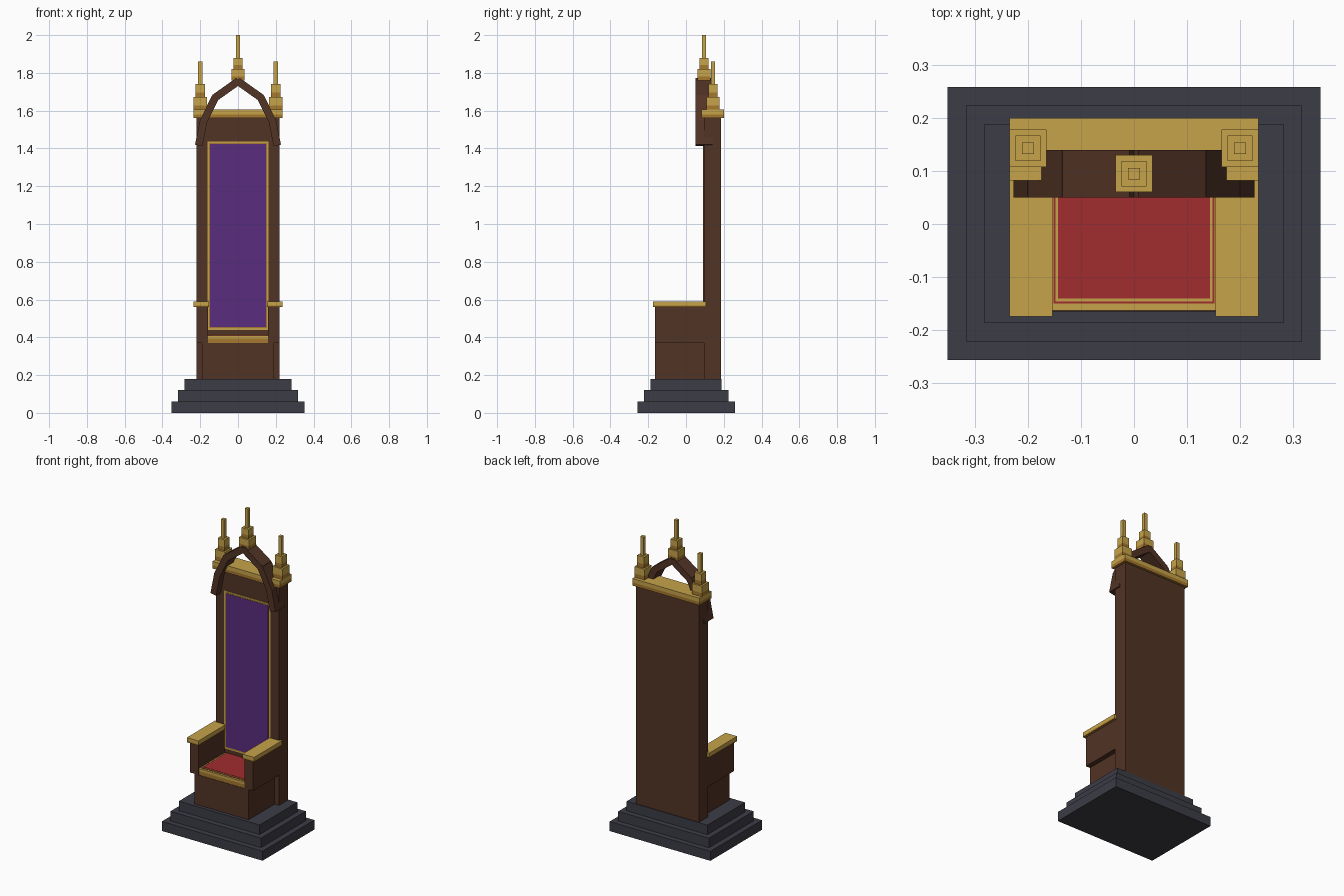
import bpy, bmesh, math

if "Cube" in bpy.data.objects:
    bpy.data.objects.remove(bpy.data.objects["Cube"])


def srgb(r, g, b):
    def lin(c):
        c /= 255
        return c / 12.92 if c <= 0.04045 else ((c + 0.055) / 1.055) ** 2.4
    return (lin(r), lin(g), lin(b), 1)


def material(name, *rgb):
    m = bpy.data.materials.new(name)
    m.diffuse_color = srgb(*rgb)
    m.use_nodes = True
    m.node_tree.nodes["Principled BSDF"].inputs["Base Color"].default_value = m.diffuse_color
    return m


WOOD = material("dark wood", 82, 51, 37)
GOLD = material("gold", 199, 164, 74)
DARK_GOLD = material("dark gold", 166, 120, 46)
PURPLE = material("purple cloth", 90, 45, 126)
RED = material("red cloth", 161, 45, 47)
STONE = material("slate stone", 60, 60, 70)


def box(name, x, y, z, mat, dark_below=None):
    """Box from three (min, max) ranges; sides below dark_below (0-1 of height) turn dark gold."""
    bm = bmesh.new()
    bmesh.ops.create_cube(bm, size=1)
    for v in bm.verts:
        for i, (lo, hi) in enumerate((x, y, z)):
            v.co[i] = lo + (v.co[i] + 0.5) * (hi - lo)
    me = bpy.data.meshes.new(name)
    me.materials.append(mat)
    if dark_below is not None:
        me.materials.append(DARK_GOLD)
        cut = z[0] + dark_below * (z[1] - z[0])
        bmesh.ops.bisect_plane(bm, geom=bm.verts[:] + bm.edges[:] + bm.faces[:],
                               plane_co=(0, 0, cut), plane_no=(0, 0, 1))
        for f in bm.faces:
            f.material_index = int(f.calc_center_median().z < cut)
    bm.to_mesh(me)
    bm.free()
    ob = bpy.data.objects.new(name, me)
    bpy.context.collection.objects.link(ob)
    return ob


def pinnacle(name, cx, cy, levels):
    """Three stacked square tiers, narrowing upward."""
    for i, half in enumerate((0.035, 0.024, 0.011)):
        box(f"{name}_tier_{i + 1}", (cx - half, cx + half), (cy - half, cy + half),
            (levels[i], levels[i + 1]), GOLD, 0.35 if i < 2 else None)


def beam(name, p, q, width, y):
    """Straight arch piece between two points in the x-z plane."""
    dx, dz = q[0] - p[0], q[1] - p[1]
    half = math.hypot(dx, dz) / 2 + 0.004
    ob = box(name, (-half, half), y, (-width / 2, width / 2), WOOD)
    ob.location = ((p[0] + q[0]) / 2, 0, (p[1] + q[1]) / 2)
    ob.rotation_euler = (0, -math.atan2(dz, dx), 0)


# Stepped plinth
for i in range(3):
    s = 0.035 * i
    box(f"plinth_step_{i + 1}", (-0.352 + s, 0.352 - s), (-0.257 + s, 0.259 - s),
        (0.06 * i, 0.06 * (i + 1)), STONE)

# Back and seat
box("back", (-0.22, 0.22), (0.095, 0.185), (0.18, 1.56), WOOD)
box("seat_block", (-0.19, 0.19), (-0.165, 0.095), (0.18, 0.37), WOOD)
box("seat_trim", (-0.162, 0.162), (-0.163, 0.095), (0.37, 0.41), GOLD, 0.6)

# Seat cushion with a thin gold piping line
for i, (name, half, mat) in enumerate((("cushion_edge", 0.152, RED),
                                       ("cushion_piping", 0.148, GOLD),
                                       ("cushion", 0.143, RED))):
    box(name, (-half, half), (-half + 0.002, 0.092), (0.41, 0.412 + 0.002 * i), mat)

# Framed cloth panel on the back
for i, (name, inset, mat) in enumerate((("panel_frame", 0, GOLD),
                                        ("panel_frame_inner", 0.009, DARK_GOLD),
                                        ("panel_cloth", 0.014, PURPLE))):
    box(name, (-0.162 + inset, 0.162 - inset), (0.0925 - 0.0015 * i, 0.097),
        (0.44 + inset, 1.437 - inset), mat)

# Cornice
box("cornice", (-0.235, 0.235), (0.082, 0.2), (1.56, 1.605), GOLD, 0.45)

# Mirrored arms, arch halves and side pinnacles
ARCH = [(0.207, 1.42), (0.182, 1.545), (0.12, 1.67), (0, 1.755)]
for side, s in (("left", -1), ("right", 1)):
    def span(a, b):
        return tuple(sorted((s * a, s * b)))
    box(f"{side}_arm", span(0.16, 0.22), (-0.165, 0.096), (0.37, 0.56), WOOD)
    box(f"{side}_arm_cap", span(0.154, 0.235), (-0.175, 0.105), (0.56, 0.59), GOLD, 0.3)
    for i in range(3):
        p, q = ARCH[i], ARCH[i + 1]
        beam(f"{side}_arch_{i + 1}", (s * p[0], p[1]), (s * q[0], q[1]), 0.04, (0.05, 0.14))
    pinnacle(f"{side}_pinnacle", s * 0.2, 0.143, (1.605, 1.672, 1.742, 1.86))

pinnacle("centre_pinnacle", 0, 0.095, (1.76, 1.82, 1.88, 2.0))
